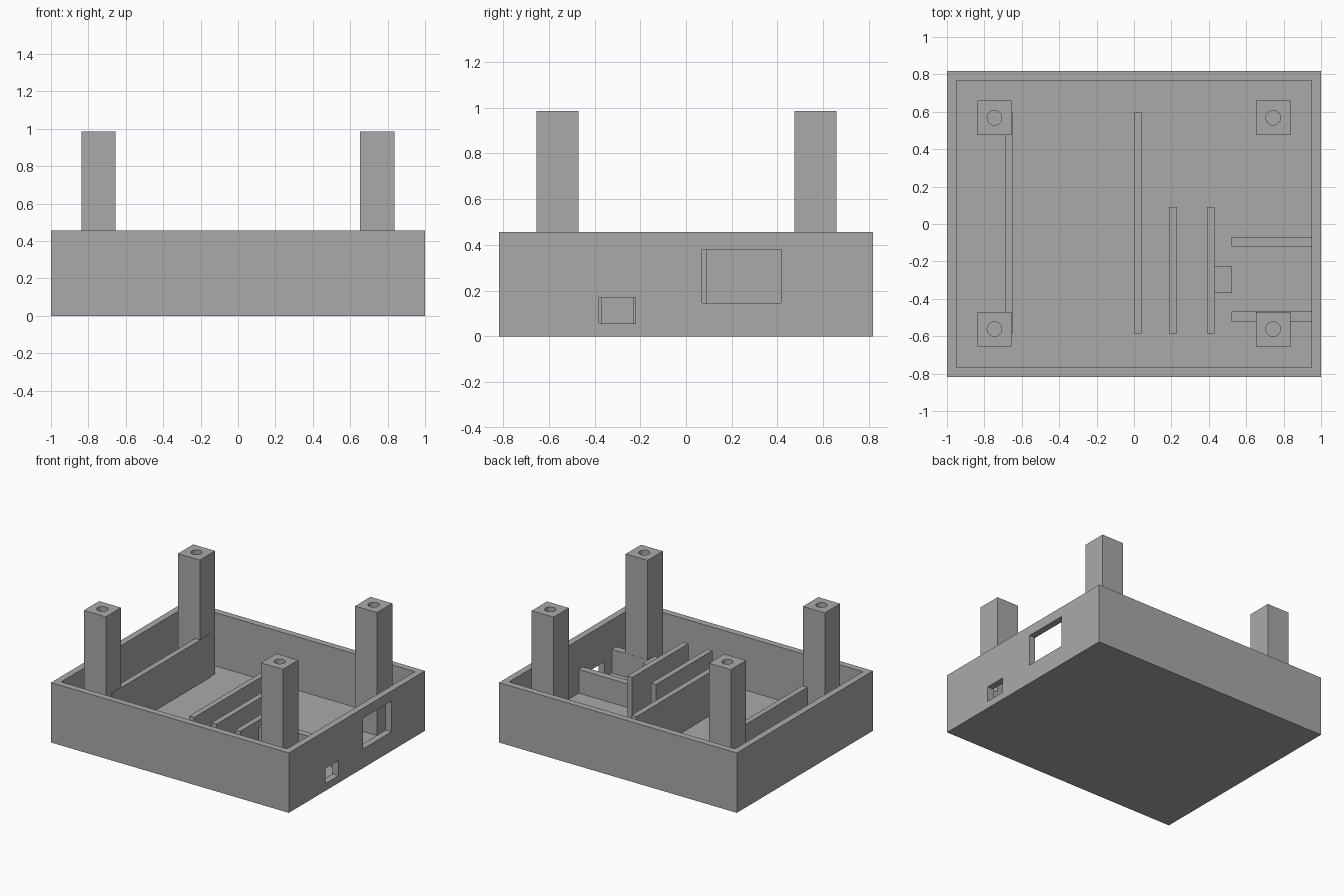
import bpy
import bmesh
from mathutils import Matrix

cube = bpy.data.objects.get("Cube")
if cube:
    bpy.data.objects.remove(cube, do_unlink=True)

grey = bpy.data.materials.new("plain grey")
grey.use_nodes = True
colour = (0.4, 0.4, 0.4, 1)
grey.diffuse_color = colour
grey.node_tree.nodes["Principled BSDF"].inputs["Base Color"].default_value = colour

FLOOR, RIM, WALL = 0.05, 0.455, 0.05
SIDE = 0.817
POST_TOP, POST_HALF = 0.985, 0.092
FIN_TOP, LOW_TOP = 0.38, 0.23


def finish(name, bm):
    mesh = bpy.data.meshes.new(name)
    bm.to_mesh(mesh)
    bm.free()
    mesh.materials.append(grey)
    obj = bpy.data.objects.new(name, mesh)
    bpy.context.collection.objects.link(obj)
    return obj


def box(name, x, y, z):
    """Box from (min, max) ranges."""
    bm = bmesh.new()
    centre = [(a + b) / 2 for a, b in (x, y, z)]
    size = [b - a for a, b in (x, y, z)]
    matrix = Matrix.Translation(centre) @ Matrix.Diagonal((*size, 1))
    bmesh.ops.create_cube(bm, size=1, matrix=matrix)
    return finish(name, bm)


def bore(name, x, y, radius, z):
    bm = bmesh.new()
    bmesh.ops.create_cone(bm, cap_ends=True, segments=32, radius1=radius, radius2=radius,
                          depth=z[1] - z[0], matrix=Matrix.Translation((x, y, sum(z) / 2)))
    return finish(name, bm)


def cut(obj, cutter):
    cutter.hide_render = True
    mod = obj.modifiers.new("cut", 'BOOLEAN')
    mod.operation, mod.solver, mod.object = 'DIFFERENCE', 'EXACT', cutter
    bpy.context.view_layer.objects.active = obj
    bpy.ops.object.modifier_apply(modifier=mod.name)
    bpy.data.objects.remove(cutter, do_unlink=True)


# Open tray with two ports in the +x wall
tray = box("tray", (-1, 1), (-SIDE, SIDE), (0, RIM))
inner_x, inner_y = 1 - WALL, SIDE - WALL
cut(tray, box("cavity_cutter", (-inner_x, inner_x), (-inner_y, inner_y), (FLOOR, 1)))
cut(tray, box("large_port_cutter", (0.9, 1.1), (0.07, 0.415), (0.145, 0.38)))
cut(tray, box("small_port_cutter", (0.9, 1.1), (-0.38, -0.22), (0.055, 0.17)))

# Corner posts with screw holes
for side, x in (("right", -0.746), ("left", 0.744)):
    for end, y in (("front", -0.562), ("back", 0.567)):
        post = box(f"{end}_{side}_post", (x - POST_HALF, x + POST_HALF),
                   (y - POST_HALF, y + POST_HALF), (FLOOR, POST_TOP))
        cut(post, bore("screw_hole_cutter", x, y, 0.039, (0.6, 1.1)))

# Tall fins running front to back
for name, x, back in (("outer_fin", -0.67, 0.595), ("middle_fin", 0.02, 0.595),
                      ("inner_fin", 0.209, 0.09), ("port_fin", 0.41, 0.09)):
    box(name, (x - 0.021, x + 0.021), (-0.585, back), (FLOOR, FIN_TOP))

# Low rails reaching the side wall, and the stop block between them
for name, y in (("front_rail", -0.495), ("back_rail", -0.095)):
    box(name, (0.52, inner_x), (y - 0.026, y + 0.026), (FLOOR, LOW_TOP))
box("stop_block", (0.43, 0.523), (-0.37, -0.227), (FLOOR, 0.33))
